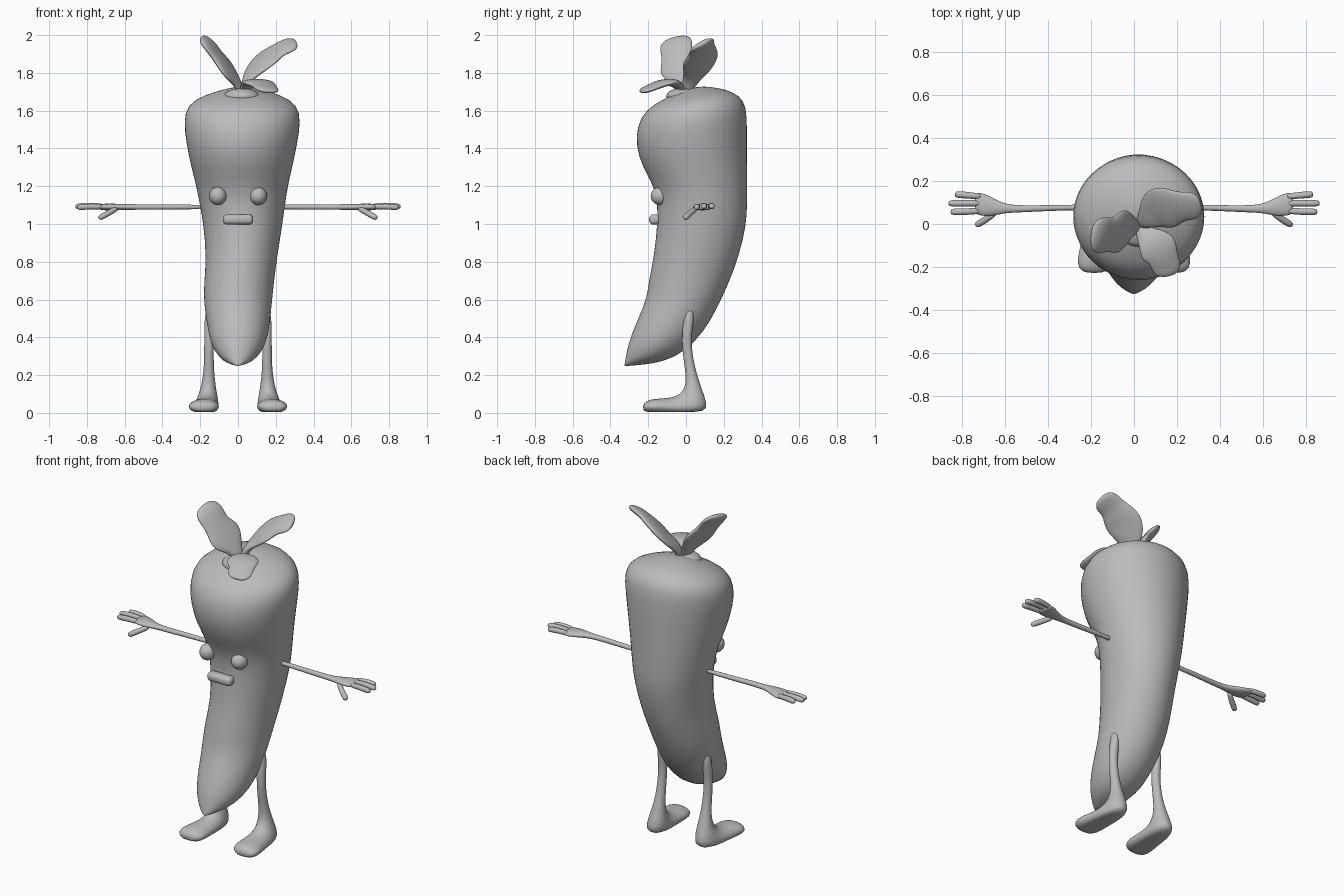
import bpy, bmesh, math
from mathutils import Vector as V

grey = bpy.data.materials.new("plain_grey")
grey.diffuse_color = (0.5, 0.5, 0.5, 1)


def finish(ob, subdiv=1):
    ob.data.materials.append(grey)
    for p in ob.data.polygons:
        p.use_smooth = True
    if subdiv:
        ob.modifiers.new("subdivision", 'SUBSURF').levels = subdiv
    return ob


def loft(name, sections, n=16, subdiv=1, floor=None):
    """Skin closed ellipses given as (centre, half axis u, half axis v)."""
    bm = bmesh.new()
    rings = []
    for c, u, v in sections:
        ring = []
        for i in range(n):
            a = 2 * math.pi * i / n
            p = c + u * math.cos(a) + v * math.sin(a)
            if floor is not None:
                p.z = max(p.z, floor)
            ring.append(bm.verts.new(p))
        rings.append(ring)
    for a, b in zip(rings, rings[1:]):
        for i in range(n):
            j = (i + 1) % n
            bm.faces.new((a[i], a[j], b[j], b[i]))
    bm.faces.new(rings[0][::-1])
    bm.faces.new(rings[-1])
    bmesh.ops.recalc_face_normals(bm, faces=bm.faces)
    me = bpy.data.meshes.new(name)
    bm.to_mesh(me)
    bm.free()
    ob = bpy.data.objects.new(name, me)
    bpy.context.collection.objects.link(ob)
    return finish(ob, subdiv)


def side_section(yf, zf, yb, zb, xl, xr):
    """Ellipse spanning a front point and a back point in the side plane."""
    return (V(((xl + xr) / 2, (yf + yb) / 2, (zf + zb) / 2)),
            V(((xr - xl) / 2, 0, 0)), V((0, (yb - yf) / 2, (zb - zf) / 2)))


def ball(name, loc, scale):
    bpy.ops.mesh.primitive_uv_sphere_add(segments=24, ring_count=14, location=loc)
    ob = bpy.context.object
    ob.name = name
    ob.scale = scale
    return finish(ob, 0)


# Curved root body, from the pointed tip up to the sloping crown
body = [
    (-.327, .248, -.322, .248, -.004, .004),
    (-.322, .275, -.22, .255, -.06, .06),
    (-.312, .34, -.12, .27, -.108, .11),
    (-.288, .42, .00, .325, -.148, .152),
    (-.245, .52, .095, .43, -.165, .17),
    (-.208, .61, .165, .55, -.182, .18),
    (-.20, .69, .22, .67, -.182, .19),
    (-.17, .83, .28, .82, -.168, .208),
    (-.153, 1.0, .322, 1.0, -.185, .237),
    (-.152, 1.1, .325, 1.1, -.203, .25),
    (-.17, 1.2, .325, 1.2, -.222, .265),
    (-.232, 1.3, .325, 1.31, -.25, .29),
    (-.267, 1.41, .325, 1.43, -.275, .315),
    (-.262, 1.52, .325, 1.57, -.29, .335),
    (-.215, 1.605, .312, 1.655, -.272, .318),
    (-.13, 1.655, .25, 1.70, -.185, .235),
    (-.06, 1.69, .17, 1.722, -.09, .135),
    (.03, 1.72, .08, 1.73, -.01, .05)]
loft("body", [side_section(*r) for r in body], n=28)
ball("crown_knob", (.02, -.02, 1.675), (.095, .085, .045))

# Face
for s, side in ((-1, "left"), (1, "right")):
    ball(side + "_eye", (s * .107, -.137, 1.148), (.046, .05, .048))
bpy.ops.mesh.primitive_cube_add(size=1, location=(0, -.165, 1.024))
mouth = bpy.context.object
mouth.name = "mouth"
mouth.scale = (.16, .06, .054)
bpy.ops.object.transform_apply(location=False, scale=True)
bev = mouth.modifiers.new("rounding", 'BEVEL')
bev.width, bev.segments = .022, 4
finish(mouth, 0)

# Limbs, mirrored left and right
arm = [(.17, .078, .013, .013), (.35, .076, .014, .014), (.45, .072, .015, .015),
       (.54, .07, .017, .015), (.60, .072, .022, .016), (.645, .078, .04, .018),
       (.69, .088, .054, .019), (.725, .094, .055, .017), (.74, .096, .045, .012)]
fingers = {
    "outer_finger": [(.70, .125, 1.092), (.77, .134, 1.098), (.832, .138, 1.093)],
    "middle_finger": [(.70, .095, 1.094), (.78, .097, 1.099), (.862, .096, 1.093)],
    "inner_finger": [(.70, .062, 1.090), (.78, .057, 1.094), (.852, .056, 1.088)],
    "thumb": [(.635, .06, 1.085), (.68, .025, 1.062), (.735, -.008, 1.03)]}
leg = [(-.005, .56, .035, .56, .152, .012), (-.012, .50, .045, .50, .152, .026),
       (-.022, .42, .03, .42, .153, .026), (-.02, .34, .03, .34, .154, .025),
       (-.01, .26, .045, .25, .154, .026), (.0, .19, .068, .17, .155, .032),
       (-.005, .135, .098, .09, .158, .045), (-.03, .10, .12, .015, .163, .06),
       (-.07, .083, .06, -.012, .168, .066), (-.12, .077, -.08, -.008, .175, .073),
       (-.165, .075, -.155, -.006, .181, .083), (-.205, .066, -.208, -.002, .184, .076),
       (-.226, .05, -.23, .014, .185, .04)]
for s, side in ((-1, "left"), (1, "right")):
    loft(side + "_arm", [(V((s * x, y, 1.09)), V((0, hy, 0)), V((0, 0, hz)))
                         for x, y, hy, hz in arm], n=12)
    for nm, pts in fingers.items():
        a, b, c = (V((s * x, y, z)) for x, y, z in pts)
        u = (c - a).cross(V((0, 0, 1))).normalized()
        w = u.cross(c - a).normalized()
        tip = c + (a - c).normalized() * .012
        loft(side + "_" + nm, [(p, u * r, w * r) for p, r in
                               ((a, .016), (b, .0155), (tip, .018), (c, .009))], n=10)
    loft(side + "_leg_and_foot",
         [side_section(yf, zf, yb, zb, s * x - h, s * x + h)
          for yf, zf, yb, zb, x, h in leg], n=20, floor=.004)


# Thick lobed leaves: (centre, half width) along the blade
def leaf(name, across, spine):
    across = V(across).normalized()
    pts = [V(p[:3]) for p in spine]
    out = []
    for i, p in enumerate(pts):
        t = pts[min(i + 1, len(pts) - 1)] - pts[max(i - 1, 0)]
        u = (across - t * (across.dot(t) / t.length_squared)).normalized()
        out.append((p, u * spine[i][3], u.cross(t).normalized() * spine[i][4]))
    loft(name, out, n=12, subdiv=2)


leaf("left_leaf", (.3, 1, .1),
     [(.025, -.01, 1.68, .025, .02), (-.005, -.015, 1.75, .045, .022),
      (-.04, -.025, 1.80, .105, .022), (-.075, -.04, 1.845, .112, .024),
      (-.11, -.05, 1.89, .082, .024), (-.145, -.052, 1.94, .095, .024),
      (-.178, -.055, 1.972, .085, .022), (-.2, -.057, 1.985, .045, .012)])
leaf("right_leaf", (0, .85, .5),
     [(.025, .0, 1.68, .025, .02), (.045, .02, 1.76, .045, .022),
      (.085, .06, 1.81, .09, .022), (.13, .075, 1.86, .112, .024),
      (.18, .08, 1.895, .10, .024), (.22, .083, 1.925, .075, .022),
      (.265, .085, 1.945, .078, .022), (.297, .088, 1.955, .06, .018),
      (.312, .09, 1.957, .03, .01)])
leaf("front_leaf", (.85, .5, .02),
     [(.025, -.005, 1.68, .025, .02), (.045, -.04, 1.735, .04, .02),
      (.08, -.075, 1.752, .075, .02), (.115, -.115, 1.748, .10, .02),
      (.135, -.155, 1.735, .072, .02), (.15, -.195, 1.717, .072, .018),
      (.16, -.225, 1.706, .06, .016), (.163, -.242, 1.70, .03, .008)])
